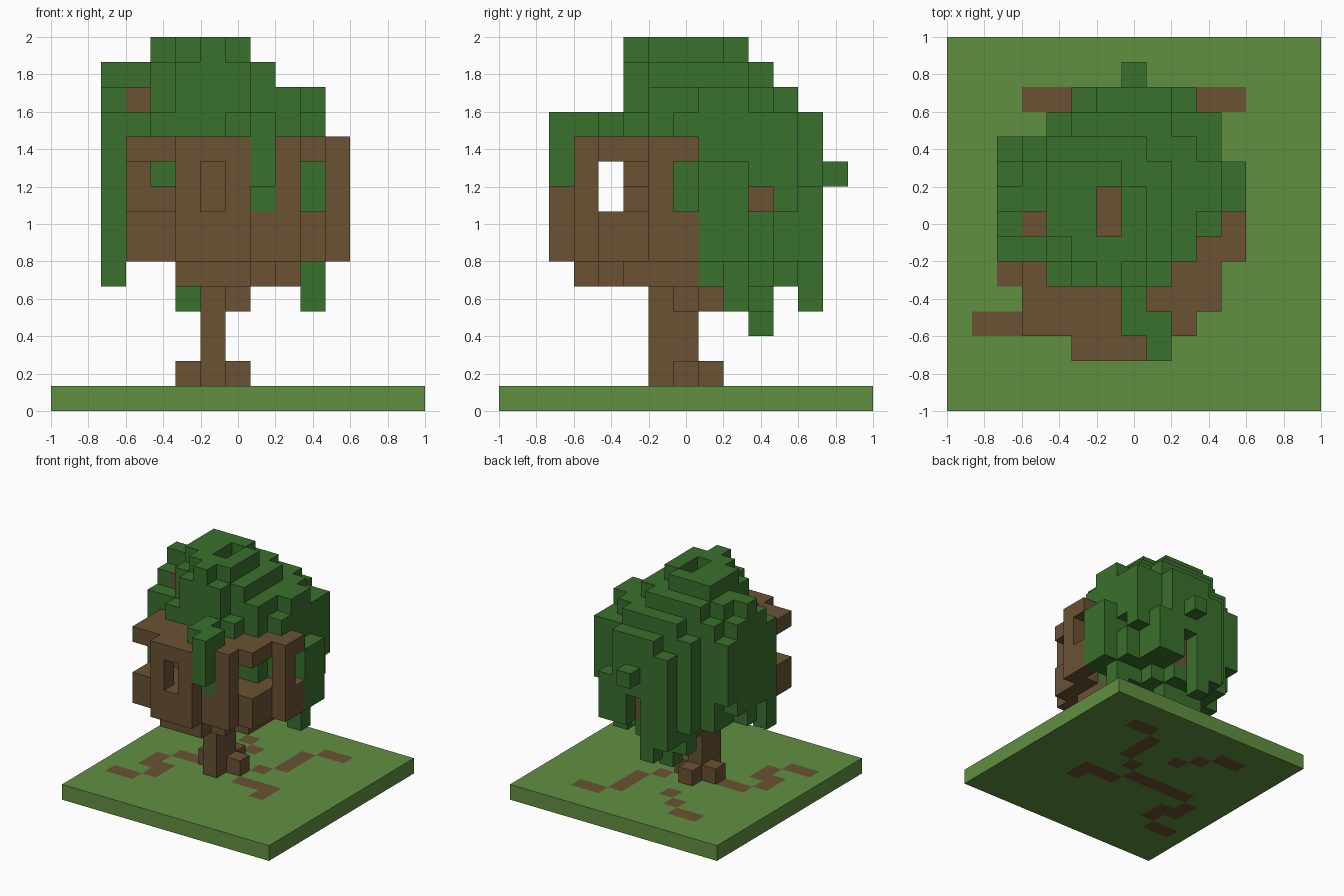
import bpy
import bmesh
from mathutils import Vector

CELLS = 15            # blocks along each side
SIZE = 2 / CELLS      # edge of one block

cube = bpy.data.objects.get("Cube")
if cube:
    bpy.data.objects.remove(cube, do_unlink=True)


def make_material(name, rgb):
    mat = bpy.data.materials.new(name)
    mat.use_nodes = True
    mat.diffuse_color = (*rgb, 1)
    mat.node_tree.nodes["Principled BSDF"].inputs["Base Color"].default_value = (*rgb, 1)
    return mat


def span(value):
    """A single index or an inclusive pair becomes a range."""
    first, last = value if isinstance(value, tuple) else (value, value)
    return range(first, last + 1)


def blocks(*boxes):
    """Union of block boxes, each given as x, y and z spans."""
    return {(i, j, k) for x, y, z in boxes
            for i in span(x) for j in span(y) for k in span(z)}


def build(name, cells, solid, material):
    """Skin the cells, leaving out faces that touch another solid block."""
    bm = bmesh.new()
    corners = {}

    def corner(p):
        key = tuple(p)
        if key not in corners:
            corners[key] = bm.verts.new((p[0] * SIZE - 1, p[1] * SIZE - 1, p[2] * SIZE))
        return corners[key]

    for cell in sorted(cells):
        for axis in range(3):
            u, v = Vector(), Vector()
            u[(axis + 1) % 3] = 1
            v[(axis + 2) % 3] = 1
            for side in (0, 1):
                step = Vector()
                step[axis] = side * 2 - 1
                if tuple(int(c) for c in Vector(cell) + step) in solid:
                    continue
                o = Vector(cell)
                o[axis] += side
                ring = [o, o + u, o + u + v, o + v]
                if not side:
                    ring.reverse()
                bm.faces.new([corner(p) for p in ring])
    bmesh.ops.dissolve_limit(bm, angle_limit=0.01, verts=bm.verts, edges=bm.edges)
    mesh = bpy.data.meshes.new(name)
    bm.to_mesh(mesh)
    bm.free()
    mesh.materials.append(material)
    obj = bpy.data.objects.new(name, mesh)
    bpy.context.collection.objects.link(obj)


grass = make_material("grass green", (0.120, 0.279, 0.053))
leaf = make_material("leaf green", (0.042, 0.162, 0.026))
wood = make_material("wood brown", (0.144, 0.084, 0.034))

# Ground slab with soil patches that run right through it
soil = blocks(
    ((10, 11), 12, 0), ((3, 4), 12, 0), (5, 11, 0), (6, 10, 0),
    (9, (9, 11), 0), (8, 8, 0), ((3, 7), 7, 0), (2, 6, 0),
    ((2, 3), 5, 0), (3, 4, 0), ((1, 2), 3, 0),
    ((8, 10), 6, 0), (10, 5, 0))
lawn = blocks(((0, CELLS - 1), (0, CELLS - 1), 0)) - soil

# Trunk with roots and short boughs
trunk = blocks(
    (6, (6, 7), (1, 9)), (6, (7, 8), (9, 12)),
    ((5, 7), 7, 1), (6, 8, 1),
    (7, 7, 4), (6, 8, 4), (7, 11, (6, 7)), (9, 10, 8), (3, 7, 12))


def deck(z):
    """Rounded footprint shared by the house floor and roof."""
    return blocks(((5, 7), 2, z), ((3, 9), 3, z), ((3, 10), (4, 6), z),
                  (11, (6, 7), z))


# Tree house: floor, underside, posts and roof
house_floor = deck((6, 7)) | blocks(
    ((5, 7), 3, 5), ((5, 8), 4, 5), ((5, 9), (5, 7), 5))
house_roof = deck(10)
house_posts = blocks(
    (5, 2, (8, 9)), (7, 2, (8, 9)), (9, 3, (8, 9)),
    (11, 6, (8, 9)), (3, 5, (8, 9)), (4, 5, 8))
timber = trunk | house_floor | house_roof | house_posts

# Crown: stepped dome above the house
crown = blocks(
    (6, 5, 14), ((5, 7), 6, 14), ((4, 7), (7, 8), 14), ((4, 6), 9, 14),
    ((5, 7), 5, 13), ((4, 8), (6, 9), 13), ((2, 3), 8, 13), (3, 9, 13),
    ((4, 7), 10, 13),
    ((5, 7), 5, 12), ((4, 9), (6, 7), 12), ((2, 10), (8, 9), 12),
    (2, 7, 12), ((3, 9), 10, 12), ((5, 8), 11, 12),
    ((4, 8), 5, 11), ((2, 9), 6, 11), ((2, 10), (7, 10), 11),
    ((4, 10), 11, 11), ((6, 8), 12, 11))

# Main foliage behind the house
foliage = blocks(
    ((3, 5), 6, (8, 9)), ((7, 9), 6, (8, 9)), ((2, 10), 7, (7, 10)),
    ((3, 9), 7, 6), ((2, 10), 8, (6, 10)), ((2, 10), 9, (7, 10)),
    (11, (8, 9), (6, 9)), ((3, 10), 9, 6),
    ((2, 10), 10, (8, 10)), ((3, 10), 10, (6, 7)),
    ((4, 10), 11, (8, 10)), ((4, 9), 11, (6, 7)),
    ((5, 8), 12, (9, 10)), ((5, 9), 12, 8), ((6, 8), 12, (6, 7)),
    ((5, 9), (8, 9), 5), ((5, 8), 10, 5), ((5, 7), 11, 5))

# Hanging vines and stray tufts
vines = blocks(
    (2, 6, (5, 11)), (10, 9, (4, 5)), (9, 12, (6, 8)),
    (5, 12, (5, 8)), (6, 12, (4, 5)), ((5, 7), 10, 4), (6, 9, 4),
    (6, 10, 3), (7, 13, 9), (10, 7, (8, 9)),
    (8, 2, (9, 11)), (8, 3, (8, 11)), (7, 3, 11), (7, 4, 11))

# Openings that show the wood inside
gaps = blocks((6, (7, 8), (13, 14)), (7, 12, (6, 7)), (10, 10, 8))

# Each block belongs to the first part that claims it
parts = [
    ("lawn", lawn, grass), ("soil_patches", soil, wood),
    ("trunk", trunk, wood), ("house_floor", house_floor, wood),
    ("house_roof", house_roof, wood), ("house_posts", house_posts, wood),
    ("crown", crown - gaps, leaf), ("foliage", foliage - gaps, leaf),
    ("vines", vines - gaps, leaf)]
solid = set().union(*(cells for _, cells, _ in parts))
claimed = set()
for name, cells, material in parts:
    build(name, cells - claimed, solid, material)
    claimed |= cells
